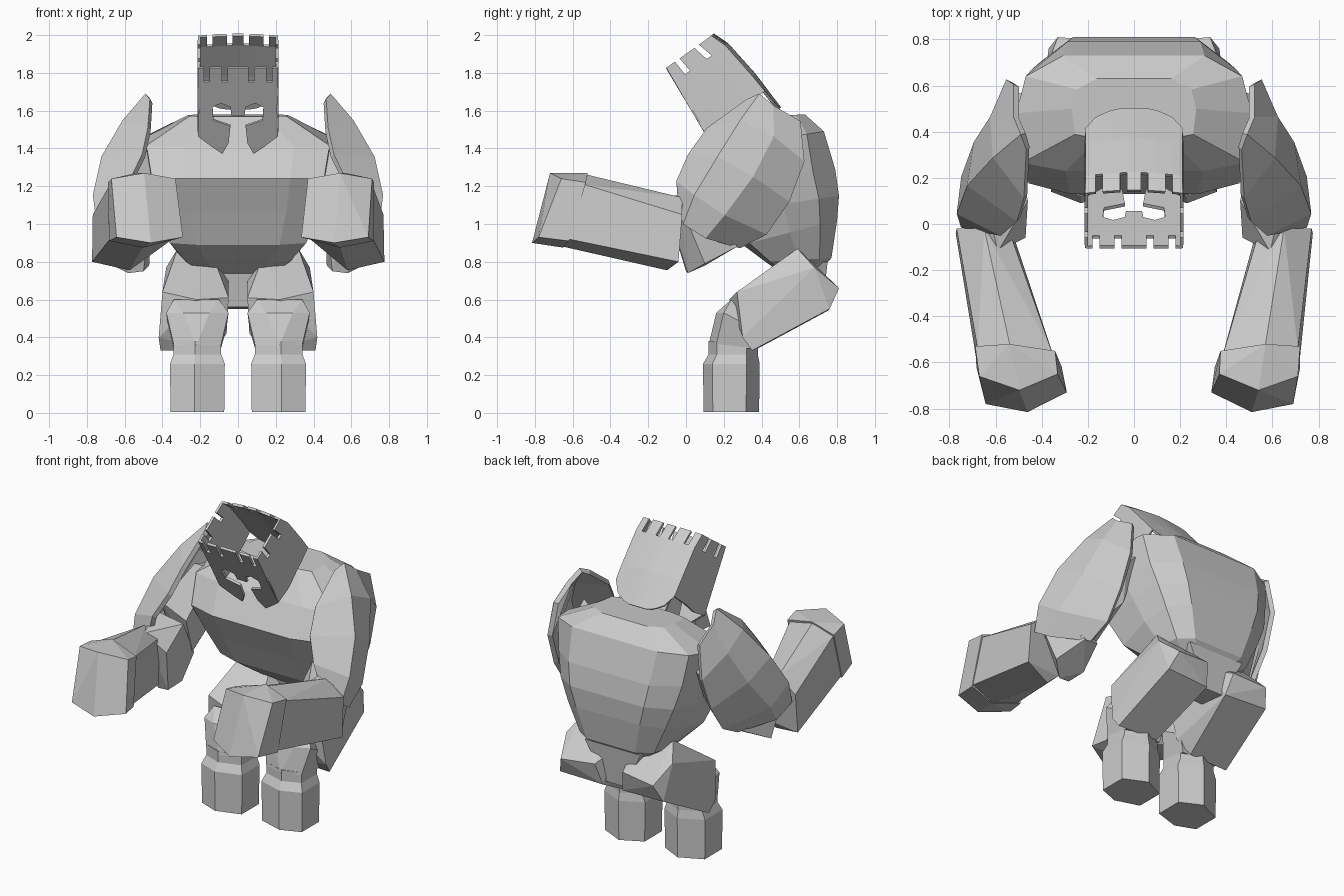
import bpy, bmesh

cube = bpy.data.objects.get("Cube")
if cube:
    bpy.data.objects.remove(cube, do_unlink=True)

stone = bpy.data.materials.new("grey_stone")
stone.use_nodes = True
GREY = (0.6, 0.6, 0.6, 1)
stone.diffuse_color = GREY
stone.node_tree.nodes["Principled BSDF"].inputs["Base Color"].default_value = GREY


def finish(name, bm, thickness=0):
    """Turn a bmesh into a named, flat shaded object."""
    bmesh.ops.remove_doubles(bm, verts=bm.verts[:], dist=0.0005)
    bmesh.ops.recalc_face_normals(bm, faces=bm.faces[:])
    mesh = bpy.data.meshes.new(name)
    bm.to_mesh(mesh)
    bm.free()
    mesh.materials.append(stone)
    ob = bpy.data.objects.new(name, mesh)
    bpy.context.collection.objects.link(ob)
    if thickness:
        mod = ob.modifiers.new("thickness", 'SOLIDIFY')
        mod.thickness = thickness
        mod.offset = 0
    return ob


def hull(name, points):
    """Faceted block wrapped around a few corner points."""
    bm = bmesh.new()
    for p in points:
        bm.verts.new(p)
    res = bmesh.ops.convex_hull(bm, input=bm.verts[:])
    loose = {g for g in res["geom_interior"] + res["geom_unused"]
             if isinstance(g, bmesh.types.BMVert)}
    bmesh.ops.delete(bm, geom=list(loose), context='VERTS')
    bmesh.ops.dissolve_limit(bm, angle_limit=0.12, verts=bm.verts[:], edges=bm.edges[:])
    return finish(name, bm)


def grid(name, rows, closed=False, caps=False, thickness=0):
    """Skin across rows of points."""
    bm = bmesh.new()
    vs = [[bm.verts.new(p) for p in row] for row in rows]
    n = len(rows[0])
    for a, b in zip(vs, vs[1:]):
        for i in range(n if closed else n - 1):
            j = (i + 1) % n
            bm.faces.new((a[i], a[j], b[j], b[i]))
    if caps:
        bm.faces.new(vs[0])
        bm.faces.new(vs[-1])
    return finish(name, bm, thickness)


def pair(builder, name, points, right_swing=0):
    """Build a left part and its right twin; right_swing turns the twin's front inward."""
    for side, s, swing in (("left", 1, 0), ("right", -1, right_swing)):
        def place(p):
            return (s * p[0] + swing * max(0, -p[1]), p[1], p[2])
        if isinstance(points[0], list):
            data = [[place(p) for p in row] for row in points]
        else:
            data = [place(p) for p in points]
        builder(side + "_" + name, data)


# Torso: rings from pelvis to neck (half width, front y, front z, back y, back z)
half = [(0.58, 0), (0.95, 0.07), (1, 0.5), (0.92, 0.82), (0.6, 1)]
outline = half + [(-x, t) for x, t in reversed(half)]
rings = [(.18, .52, .73, .70, .74), (.29, .42, .80, .77, .82), (.38, .30, .89, .80, 1.02),
         (.44, .22, 1.06, .81, 1.15), (.48, .13, 1.24, .79, 1.29),
         (.51, .23, 1.41, .73, 1.49), (.27, .37, 1.57, .63, 1.58)]
grid("torso", [[(w * x, fy + (by - fy) * t, fz + (bz - fz) * t) for x, t in outline]
               for w, fy, fz, by, bz in rings], closed=True, caps=True)

# Pelvis block between the thighs
hull("pelvis", [(s * x, y, z) for s in (1, -1)
                for x, y, z in [(.18, .5, .78), (.2, .75, .8), (.07, .55, .56), (.07, .72, .55)]])


# Helmet: open shell leaning forward, u runs back and v runs up the tilted head
def tilt(x, u, v):
    return (x, -.1 + .82 * u - .58 * v, 1.83 + .58 * u + .82 * v)


# Outline from front centre to back centre: x, u, height of the lower rim
front = [0, .055, .085, .15, .18]
path = [(x, 0, 0) for x in front]
path += [(.207, 0, -.42), (.207, .06, -.43), (.207, .095, -.43), (.207, .21, -.41), (.207, .245, -.41),
         (.205, .335, -.40), (.165, .34, -.47), (.135, .343, -.49), (.1, .347, -.51),
         (.06, .35, -.52), (.03, .352, -.52), (0, .353, -.52)]
slots = {1, 3, 6, 8, 11, 14}
levels = [(0, .84), (-.085, .93), (-.3, 1), (None, 1.02)]
bm = bmesh.new()
for s in (1, -1):
    for i, (a, b) in enumerate(zip(path, path[1:])):
        for r, (hi, lo) in enumerate(zip(levels, levels[1:])):
            if (r == 0 and i in slots) or (r > 0 and i < len(front)):
                continue
            corners = []
            for (x, u, rim), (v, k) in ((a, hi), (b, hi), (b, lo), (a, lo)):
                v = rim if v is None else v
                corners.append(bm.verts.new(tilt(s * x, u * k if u else v * .08, v)))
            bm.faces.new(corners)
    # Mask: brow with nose guard, then the cheek plate
    brow = [(x, -.085) for x in front] + [(.207, -.085), (.207, -.25), (.135, -.24), (.09, -.215),
                                          (.04, -.24), (.035, -.29), (0, -.29)]
    cheek = [(.207, -.25), (.135, -.24), (.13, -.32), (.04, -.355), (.05, -.46),
             (.083, -.525), (.135, -.485), (.207, -.42)]
    for poly in (brow, cheek):
        bm.faces.new([bm.verts.new(tilt(s * x, v * .08, v)) for x, v in poly])
finish("helmet", bm, 0.016)

# Curved shoulder shells, from the raised tip down to the elbow
pair(lambda n, rows: grid(n, rows, thickness=0.03), "shoulder_shell", [
    [(.46, .33, 1.65), (.48, .39, 1.68), (.51, .46, 1.62), (.51, .60, 1.54)],
    [(.47, .12, 1.50), (.60, .29, 1.54), (.61, .46, 1.46), (.54, .62, 1.33)],
    [(.50, .02, 1.36), (.71, .17, 1.35), (.68, .35, 1.25), (.55, .54, 1.12)],
    [(.57, -.04, 1.22), (.755, .05, 1.15), (.735, .20, 1.05), (.55, .42, .95)],
    [(.60, -.03, 1.12), (.735, -.01, 1.00), (.71, .10, .93), (.56, .28, .88)]])

# Upper arm and elbow under the shell
pair(hull, "upper_arm", [(.42, .35, 1.42), (.52, .3, 1.45), (.44, .58, 1.38), (.52, .56, 1.3),
                         (.46, .45, 1.1), (.47, .14, 1.15), (.62, .1, 1.25), (.66, .2, 1.1),
                         (.48, .22, .92), (.62, .25, .9)])
pair(hull, "elbow", [(.50, .0, .75), (.58, .01, .74), (.47, .1, .78), (.68, .1, .79),
                     (.60, .27, .88), (.49, .25, .9), (.59, -.12, 1.14), (.47, -.06, 1.02),
                     (.70, -.03, 1.10), (.46, .1, 1.15), (.64, .1, 1.18)])

# Forearm and fist blocks, the right one turned further inward
pair(hull, "forearm", [(.54, -.04, 1.09), (.65, -.02, 1.14), (.77, -.02, 1.05),
                       (.52, -.07, .81), (.58, -.1, .755), (.775, -.04, .80),
                       (.39, -.55, 1.21), (.57, -.52, 1.26), (.71, -.54, 1.21),
                       (.37, -.62, .93), (.54, -.65, .88), (.715, -.62, .92)], 0.06)
pair(hull, "fist", [(.375, -.55, 1.22), (.57, -.52, 1.27), (.72, -.53, 1.22),
                    (.35, -.62, .93), (.54, -.65, .875), (.72, -.62, .91),
                    (.37, -.65, 1.24), (.54, -.72, 1.27), (.71, -.66, 1.24),
                    (.335, -.73, .93), (.51, -.815, .90), (.69, -.78, .93)], 0.06)

# Thigh blocks, slanting down from hip to knee
pair(hull, "thigh", [(.14, .56, .85), (.32, .59, .87), (.10, .79, .68), (.33, .81, .66),
                     (.05, .64, .74), (.38, .68, .77), (.07, .75, .54), (.37, .76, .55),
                     (.05, .28, .61), (.22, .23, .60), (.40, .27, .64),
                     (.13, .36, .33), (.41, .35, .33), (.06, .32, .42), (.42, .30, .40)])

# Ankle and foot: stacked rings of one six-sided outline
foot = [(.23, .09), (.36, .14), (.36, .32), (.21, .39), (.07, .32), (.07, .14)]


def leg_ring(z, size, dy):
    return [(.215 + (x - .215) * size, .24 + (y - .24) * size + dy, z) for x, y in foot]


pair(lambda n, rows: grid(n, rows, closed=True, caps=True), "foot",
     [leg_ring(.005, .98, 0), leg_ring(.26, 1, 0), leg_ring(.31, .87, .01), leg_ring(.38, .87, .01)])
pair(hull, "knee", [(.09, .16, .36), (.22, .12, .36), (.34, .16, .36), (.09, .34, .34), (.34, .34, .34),
                    (.05, .20, .53), (.15, .16, .53), (.29, .16, .53), (.38, .20, .53),
                    (.10, .24, .60), (.34, .24, .60), (.06, .35, .45), (.37, .35, .45)])
